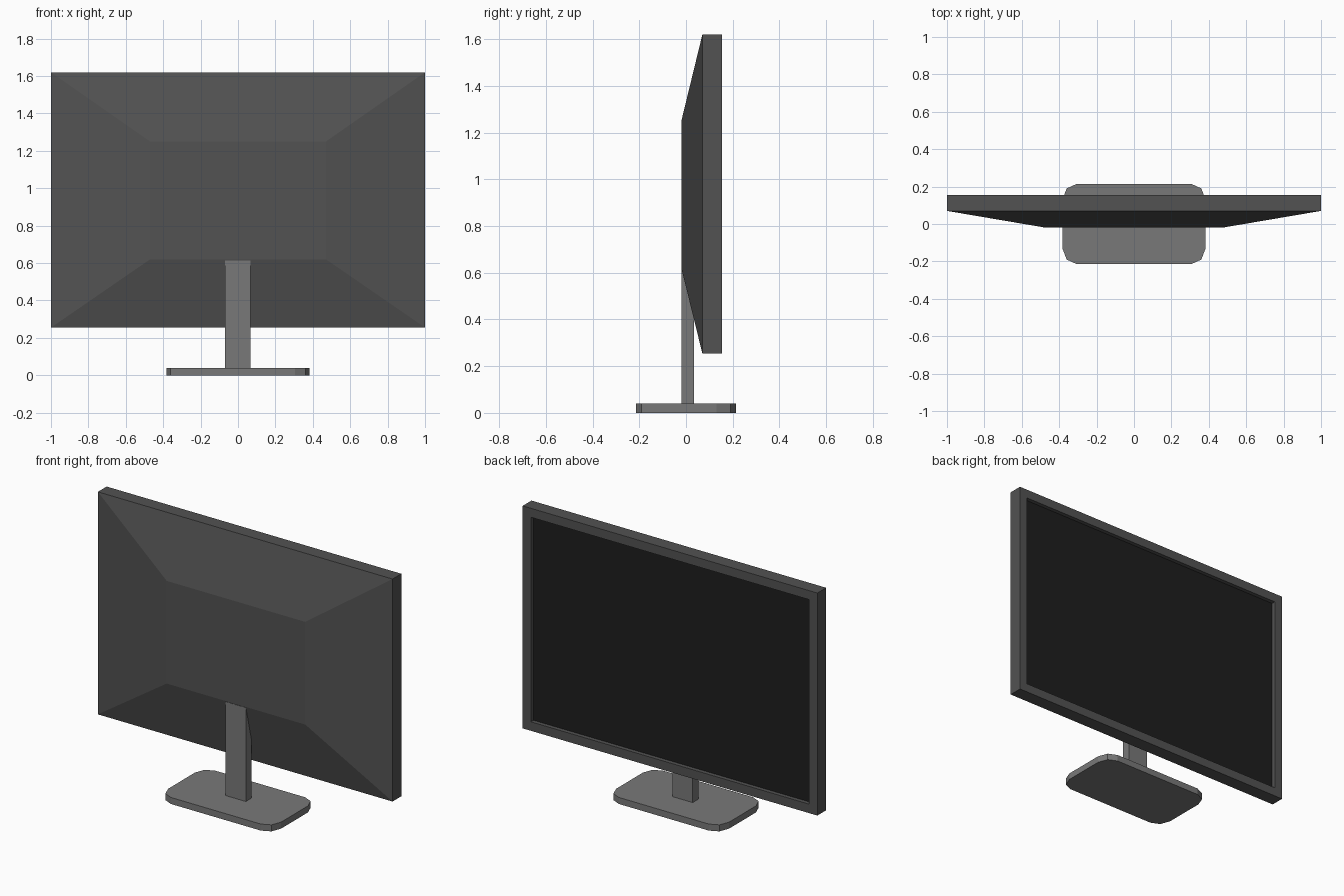
import bpy, bmesh

if "Cube" in bpy.data.objects:
    bpy.data.objects.remove(bpy.data.objects["Cube"])


def material(name, value):
    m = bpy.data.materials.new(name)
    m.diffuse_color = (value, value, value, 1)
    m.use_nodes = True
    m.node_tree.nodes["Principled BSDF"].inputs["Base Color"].default_value = m.diffuse_color
    return m


body_mat = material("dark grey plastic", 0.085)
stand_mat = material("mid grey plastic", 0.19)
screen_mat = material("black screen", 0.013)


def loft(name, rings, mats, last_mat=0):
    """Skin closed rings of points, capping both ends."""
    bm = bmesh.new()
    loops = [[bm.verts.new(p) for p in r] for r in rings]
    n = len(loops[0])
    for a, b in zip(loops, loops[1:]):
        for i in range(n):
            j = (i + 1) % n
            bm.faces.new((a[i], a[j], b[j], b[i]))
    bm.faces.new(loops[0])
    bm.faces.new(loops[-1]).material_index = last_mat
    bmesh.ops.recalc_face_normals(bm, faces=bm.faces)
    me = bpy.data.meshes.new(name)
    bm.to_mesh(me)
    bm.free()
    for m in mats:
        me.materials.append(m)
    ob = bpy.data.objects.new(name, me)
    bpy.context.collection.objects.link(ob)
    return ob


def rect_xz(x, z0, z1, y):
    return [(-x, y, z0), (x, y, z0), (x, y, z1), (-x, y, z1)]


# Display: tapered rear housing, slab edge, bezel and recessed screen
loft("display", [
    rect_xz(0.47, 0.62, 1.25, -0.02),
    rect_xz(1.00, 0.255, 1.62, 0.07),
    rect_xz(1.00, 0.255, 1.62, 0.155),
    rect_xz(0.945, 0.31, 1.565, 0.155),
    rect_xz(0.945, 0.31, 1.565, 0.13),
], [body_mat, screen_mat], last_mat=1)

# Neck: upright post running into the rear housing
loft("neck", [
    [(x, y, z) for x, y in ((-0.07, -0.02), (0.067, -0.02), (0.067, 0.035), (-0.07, 0.035))]
    for z in (0.03, 0.615)
], [stand_mat])

# Base: flat plate with two-segment rounded corners
corner = [(0.383, 0.13), (0.36, 0.19), (0.305, 0.215)]
outline = (corner + [(-x, y) for x, y in reversed(corner)]
           + [(-x, -y) for x, y in corner] + [(x, -y) for x, y in reversed(corner)])
loft("base", [[(x, y, z) for x, y in outline] for z in (0, 0.04)], [stand_mat])
